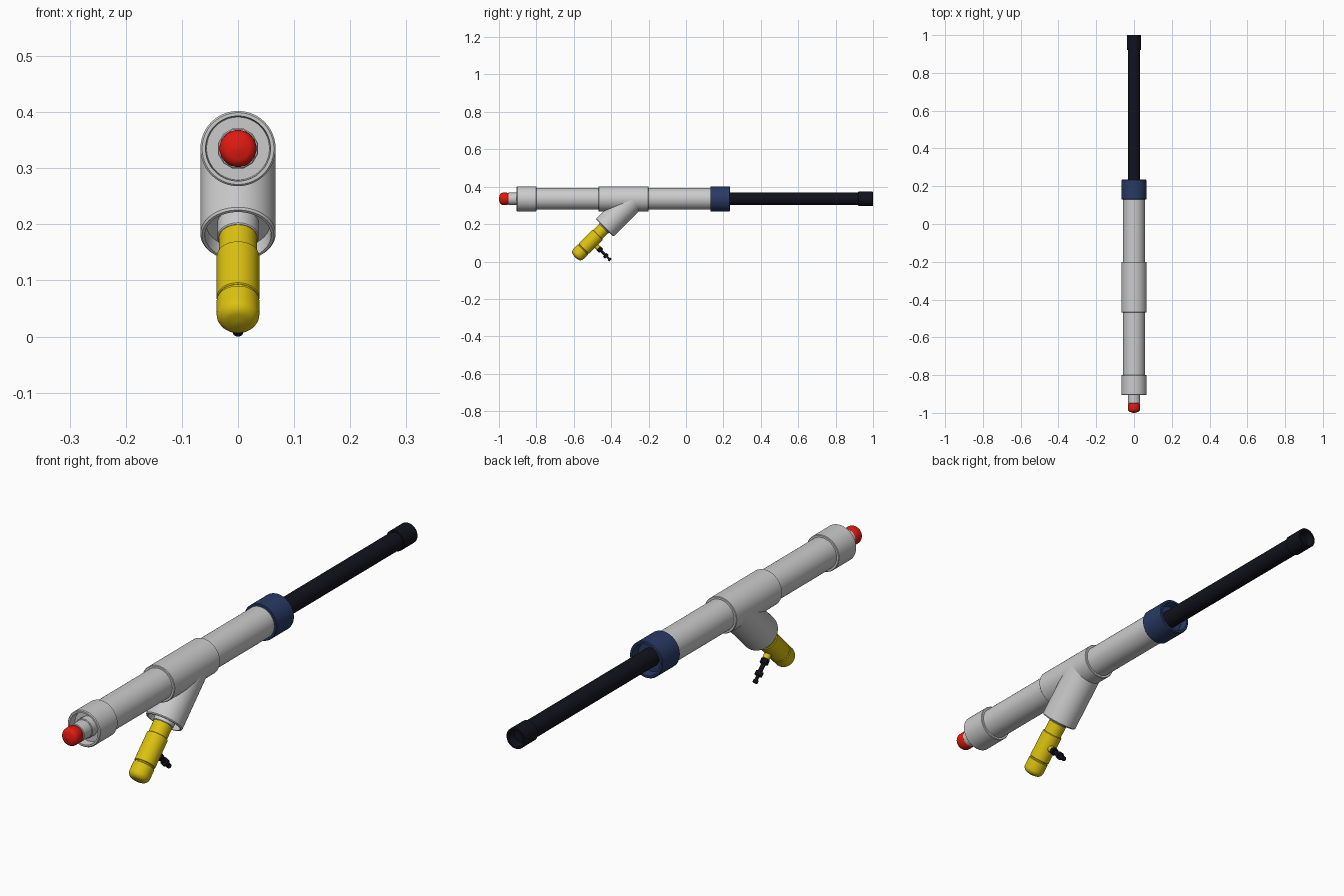
import bpy, math
from mathutils import Vector

if "Cube" in bpy.data.objects:
    bpy.data.objects.remove(bpy.data.objects["Cube"])

AXIS_Z = 0.335
RUN_O, RUN_D = Vector((0, 0, AXIS_Z)), Vector((0, 1, 0))
BR_O, BR_D = Vector((0, -0.28, AXIS_Z)), Vector((0, -1, -1)).normalized()
NOZ_D = Vector((0, 1, -1)).normalized()
NOZ_O = BR_O + BR_D * 0.32


def material(name, rgb):
    m = bpy.data.materials.new(name)
    m.diffuse_color = (*rgb, 1)
    m.use_nodes = True
    m.node_tree.nodes["Principled BSDF"].inputs["Base Color"].default_value = m.diffuse_color
    return m


RED = material("red", (0.75, 0.01, 0.005))
BLUE = material("navy", (0.022, 0.042, 0.13))
BLACK = material("black", (0.006, 0.006, 0.012))
YELLOW = material("yellow", (0.72, 0.54, 0.005))


def lathe(name, origin, direction, profile, mat=None, n=64):
    """Spin (distance, radius) points around an axis; radius 0 closes an end."""
    d = direction.normalized()
    u = Vector((1, 0, 0))
    v = d.cross(u)
    verts, faces, rings = [], [], []
    for t, r in profile:
        c = origin + d * t
        if r == 0:
            rings.append([len(verts)] * n)
            verts.append(c)
        else:
            rings.append(list(range(len(verts), len(verts) + n)))
            for i in range(n):
                a = math.tau * (i + 0.5) / n
                verts.append(c + (u * math.cos(a) + v * math.sin(a)) * r)
    for a, b in zip(rings, rings[1:]):
        for i in range(n):
            j = (i + 1) % n
            quad = [a[i], a[j], b[j], b[i]]
            faces.append(list(dict.fromkeys(quad)))
    me = bpy.data.meshes.new(name)
    me.from_pydata(verts, [], faces)
    ob = bpy.data.objects.new(name, me)
    bpy.context.collection.objects.link(ob)
    if mat:
        me.materials.append(mat)
    bpy.ops.object.select_all(action='DESELECT')
    ob.select_set(True)
    bpy.context.view_layer.objects.active = ob
    bpy.ops.object.mode_set(mode='EDIT')
    bpy.ops.mesh.select_all(action='SELECT')
    bpy.ops.mesh.normals_make_consistent(inside=False)
    bpy.ops.object.mode_set(mode='OBJECT')
    bpy.ops.object.shade_smooth_by_angle(angle=math.radians(32))
    return ob


def cyl(a, b, r, bev=0.002):
    """Profile of a solid cylinder with a small bevel."""
    return [(a, 0), (a, r - bev), (a + bev, r), (b - bev, r), (b, r - bev), (b, 0)]


def arc(t, r, rad, sign, steps=6):
    """Rounded corner from full radius r at t to the end face."""
    return [(t + sign * rad * math.sin(k * math.pi / 2 / steps),
             r - rad + rad * math.cos(k * math.pi / 2 / steps)) for k in range(steps + 1)]


# main pipe and tee fitting
lathe("main_pipe", RUN_O, RUN_D, cyl(-0.83, 0.15, 0.058))
lathe("tee_run", RUN_O, RUN_D, cyl(-0.468, -0.2, 0.067))
lathe("tee_branch", BR_O, BR_D, [(0, 0), (0, 0.067), (0.215, 0.067), (0.219, 0.064),
                                 (0.219, 0.059), (0.19, 0.057), (0.19, 0)])
lathe("branch_bushing", BR_O, BR_D, cyl(0.17, 0.226, 0.037))

# rear cap, stem and red knob
lathe("rear_collar", RUN_O, RUN_D, [(-0.80, 0), (-0.80, 0.065), (-0.802, 0.067), (-0.902, 0.067),
                                    (-0.905, 0.064), (-0.905, 0.058), (-0.875, 0.056), (-0.875, 0)])
lathe("rear_stem", RUN_O, RUN_D, cyl(-0.95, -0.86, 0.033))
lathe("stem_nut", RUN_O, RUN_D, cyl(-0.905, -0.87, 0.037), n=12)
lathe("red_knob", RUN_O, RUN_D,
      [(-0.945, 0), (-0.945, 0.026), (-0.952, 0.030), (-0.958, 0.033)]
      + arc(-0.978, 0.033, 0.019, -1) + [(-1.0, 0.007), (-1.0, 0)], RED)

# blue collar and barrel
lathe("blue_collar", RUN_O, RUN_D, [(0.13, 0), (0.13, 0.065), (0.132, 0.067), (0.232, 0.067),
                                    (0.235, 0.064), (0.235, 0.057), (0.205, 0.053), (0.205, 0)], BLUE)
lathe("barrel", RUN_O, RUN_D, cyl(0.18, 0.96, 0.033), BLACK)
lathe("muzzle", RUN_O, RUN_D, [(0.92, 0), (0.92, 0.036), (0.922, 0.038), (0.998, 0.038),
                               (1.0, 0.036), (1.0, 0.030), (0.965, 0.028), (0.965, 0)], BLACK)

# yellow canister on the branch
lathe("canister_neck", BR_O, BR_D, cyl(0.2, 0.28, 0.034), YELLOW)
lathe("canister_body", BR_O, BR_D, cyl(0.27, 0.378, 0.038), YELLOW)
lathe("canister_cap", BR_O, BR_D,
      [(0.37, 0), (0.37, 0.0355), (0.382, 0.0355), (0.384, 0.038)]
      + arc(0.418, 0.038, 0.022, 1) + [(0.442, 0.008), (0.442, 0)], YELLOW)

# side valve on the canister
lathe("valve_base", NOZ_O, NOZ_D, cyl(0.02, 0.056, 0.013), YELLOW, 32)
lathe("valve_nut", NOZ_O, NOZ_D, cyl(0.054, 0.074, 0.015), BLACK, 6)
lathe("valve_stem", NOZ_O, NOZ_D, [(0.06, 0), (0.06, 0.008), (0.103, 0.008), (0.103, 0.014),
                                   (0.118, 0.014), (0.118, 0.006), (0.134, 0.006), (0.134, 0.009),
                                   (0.145, 0.009), (0.145, 0)], BLACK, 24)
